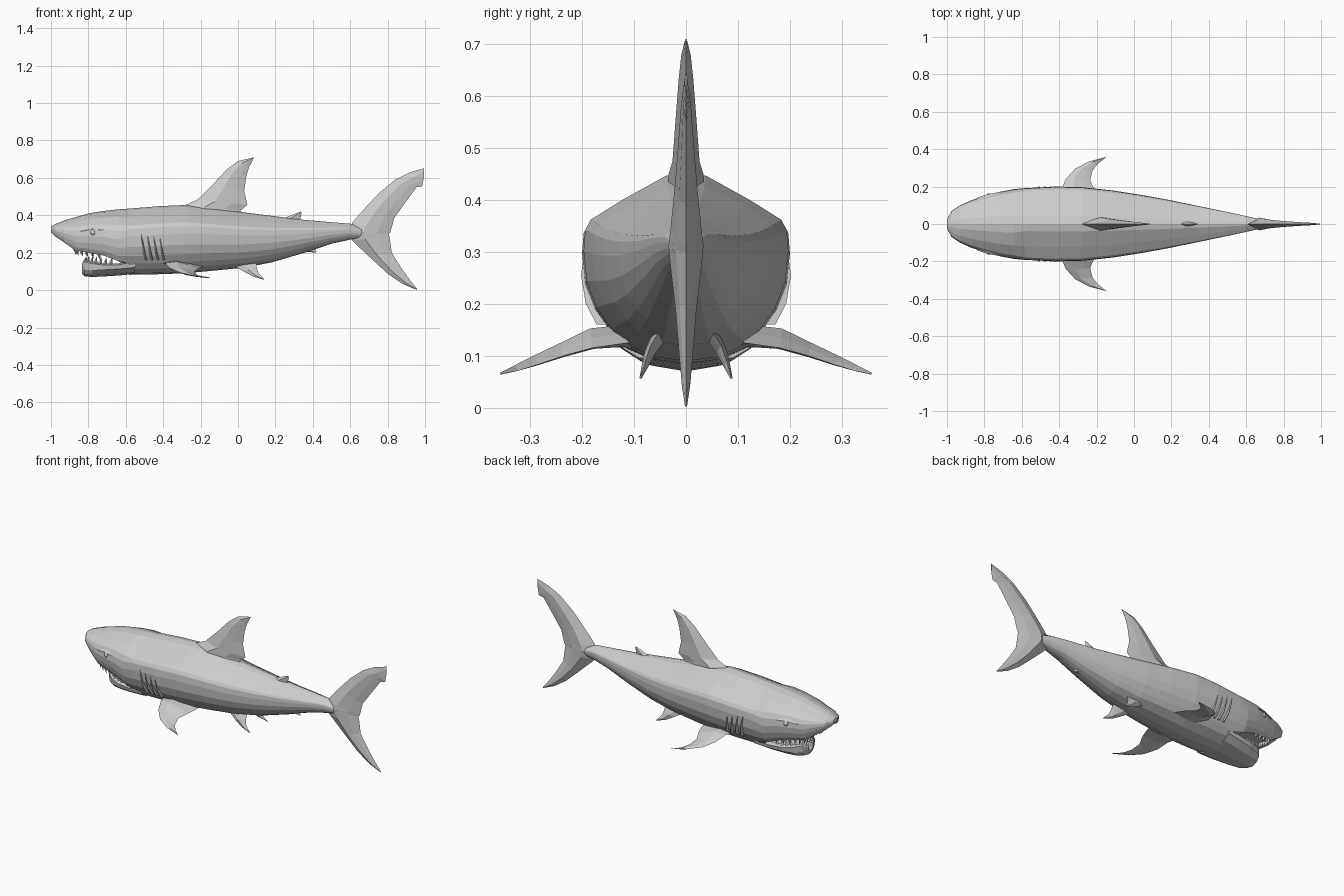
import bpy, bmesh, math
from mathutils import Vector

skin = bpy.data.materials.new("shark grey")
skin.diffuse_color = (0.6, 0.6, 0.6, 1)


def make_object(name, bm):
    bmesh.ops.recalc_face_normals(bm, faces=bm.faces)
    mesh = bpy.data.meshes.new(name)
    bm.to_mesh(mesh)
    bm.free()
    mesh.materials.append(skin)
    obj = bpy.data.objects.new(name, mesh)
    bpy.context.collection.objects.link(obj)
    return obj


def loft(name, rings):
    """Skin a list of closed rings with equal point counts, capping the ends."""
    bm = bmesh.new()
    loops = [[bm.verts.new(p) for p in ring] for ring in rings]
    n = len(loops[0])
    for a, b in zip(loops, loops[1:]):
        for i in range(n):
            j = (i + 1) % n
            bm.faces.new((a[i], a[j], b[j], b[i]))
    bm.faces.new(loops[0])
    bm.faces.new(loops[-1])
    return make_object(name, bm)


def mirror_ring(half):
    """Close a half section that starts and ends on the centre plane."""
    return half + [(x, -y, z) for x, y, z in reversed(half[1:-1])]


def fin(name, stations, side):
    """Stations are leading point, trailing point, half thickness."""
    rings = []
    for lead, trail, t in stations:
        lead, trail, off = Vector(lead), Vector(trail), Vector(side) * t
        mid, back = lead.lerp(trail, 0.35), lead.lerp(trail, 0.7)
        rings.append([lead, mid + off, back + off * 0.6, trail,
                      back - off * 0.6, mid - off])
    return loft(name, rings)


def flip(stations):
    m = lambda p: (p[0], -p[1], p[2])
    return [(m(a), m(b), t) for a, b, t in stations]


# Body: x, bottom, top, half width, fullness (0 = mouth roof, 1 = full belly)
sections = [
    (-1.0, .31, .34, .025, 0), (-.975, .285, .354, .07, 0), (-.93, .255, .372, .1, 0),
    (-.87, .213, .39, .127, 0), (-.8, .2, .41, .15, 0), (-.72, .185, .423, .172, 0),
    (-.64, .155, .432, .187, 0), (-.58, .082, .436, .192, 1), (-.42, .085, .449, .2, 1),
    (-.28, .09, .455, .197, 1), (-.12, .105, .437, .18, 1), (.03, .12, .416, .157, 1),
    (.18, .148, .397, .13, 1), (.35, .198, .376, .095, 1), (.5, .248, .363, .064, 1),
    (.6, .27, .355, .042, 1), (.67, .28, .335, .027, 1), (.73, .295, .315, .012, 1)]
full = [(0, 1), (.2, .975), (.62, .85), (.93, .745), (.985, .69), (1, .58), (.97, .42),
        (.87, .28), (.72, .165), (.58, .085), (.3, .02), (0, 0)]
roof = [(0, 1), (.25, .97), (.62, .85), (.9, .7), (.98, .58), (1, .42), (.96, .25),
        (.88, .1), (.78, 0), (.68, .06), (.4, .14), (0, .17)]
loft("body", [mirror_ring([(x, w * fw, b + (t - b) * ft)
                           for fw, ft in (full if f else roof)])
              for x, b, t, w, f in sections])

# Lower jaw: x, keel, lip, half width
jaw = [(-.835, .09, .14, .03), (-.82, .074, .158, .062), (-.78, .07, .15, .093),
       (-.72, .073, .142, .115), (-.64, .078, .143, .13), (-.55, .086, .16, .14)]
loft("lower_jaw", [mirror_ring([(x, 0, l - .035), (x, w * .6, l - .03), (x, w * .78, l),
                                (x, w, l - .008), (x, w * .95, k + .035),
                                (x, w * .65, k + .01), (x, 0, k)]) for x, k, l, w in jaw])

# Teeth along both jaws
def teeth(name, path, length, count):
    bm = bmesh.new()
    pts = [Vector(p) for p in path]
    for s in (1, -1):
        for i in range(count):
            u = (i + .3) / count * (len(pts) - 1)
            k = int(u)
            p = pts[k].lerp(pts[k + 1], u - k)
            p.y *= s
            r = abs(length) * .3
            base = [bm.verts.new(p + Vector((r * math.cos(a), r * math.sin(a), 0)))
                    for a in (0, math.pi / 2, math.pi, math.pi * 1.5)]
            tip = bm.verts.new(p + Vector((.008, 0, length)))
            bm.faces.new(base)
            for j in range(4):
                bm.faces.new((base[j], base[(j + 1) % 4], tip))
    make_object(name, bm)


teeth("upper_teeth", [(-.885, .0, .245), (-.875, .05, .225), (-.86, .095, .218),
                      (-.8, .115, .206), (-.72, .132, .19)], -.036, 9)
teeth("lower_teeth", [(-.825, .008, .14), (-.81, .05, .15), (-.77, .076, .145),
                      (-.72, .093, .14), (-.66, .1, .14)], .036, 8)

# Dorsal fins, anal fin and tail lobes, all upright on the centre plane
upright = {
    "dorsal_fin": [(-.3, .43, .03, .4, .035), (-.28, .455, .012, .425, .035),
                   (-.215, .485, .05, .455, .026), (-.13, .57, .033, .53, .02),
                   (-.06, .645, .045, .61, .014), (.0, .69, .06, .66, .009),
                   (.085, .71, .083, .703, .002)],
    "second_dorsal_fin": [(.23, .38, .33, .365, .014), (.29, .402, .335, .39, .009),
                          (.335, .42, .34, .412, .003)],
    "anal_fin": [(.32, .2, .41, .235, .012), (.37, .205, .415, .215, .008),
                 (.415, .2, .42, .205, .003)],
    "upper_tail_lobe": [(.6, .32, .8, .29, .034), (.61, .36, .815, .31, .03),
                        (.68, .44, .835, .385, .022), (.75, .515, .885, .455, .016),
                        (.84, .59, .955, .55, .01), (.915, .628, .985, .555, .007),
                        (.995, .652, .993, .6, .002)],
    "lower_tail_lobe": [(.6, .31, .8, .32, .034), (.61, .265, .81, .285, .03),
                        (.7, .18, .822, .2, .02), (.8, .088, .872, .12, .013),
                        (.88, .033, .915, .06, .008), (.957, .001, .958, .006, .002)]}
for name, rows in upright.items():
    fin(name, [((a, 0, b), (c, 0, d), t) for a, b, c, d, t in rows], (0, 1, 0))

# Pectoral and pelvic fins in pairs
pectoral = [((-.41, .11, .145), (-.19, .11, .125), .022),
            ((-.39, .18, .145), (-.21, .18, .115), .018),
            ((-.365, .24, .118), (-.235, .235, .1), .013),
            ((-.315, .295, .095), (-.222, .285, .083), .009),
            ((-.24, .335, .078), (-.195, .32, .072), .005),
            ((-.15, .358, .066), (-.152, .355, .065), .002)]
pelvic = [((-.03, .05, .135), (.1, .05, .15), .014),
          ((.03, .07, .1), (.1, .068, .12), .01),
          ((.08, .08, .073), (.11, .078, .09), .006),
          ((.14, .088, .055), (.14, .087, .059), .002)]
for name, rows, side in (("pectoral_fin", pectoral, (0, .25, 1)),
                         ("pelvic_fin", pelvic, (0, 1, .3))):
    fin(name + "_left", rows, side)
    fin(name + "_right", flip(rows), (side[0], -side[1], side[2]))

# Gill slits as slim raised flaps, and eyes under a brow
for s, label in ((-1, "right"), (1, "left")):
    for i in range(4):
        x = -.53 + i * .032
        path = [(.186, .30), (.192, .255), (.183, .2), (.162, .16)]
        loft(f"gill_{i + 1}_{label}", [
            [(x + d * .01, s * (y - .012), z), (x + .012 + d * .01, s * (y + .01), z),
             (x + .016 + d * .01, s * (y - .012), z)] for d, (y, z) in enumerate(path)])
    bm = bmesh.new()
    bmesh.ops.create_uvsphere(bm, u_segments=10, v_segments=6, radius=.016)
    bmesh.ops.translate(bm, verts=bm.verts, vec=(-.775, s * .148, .308))
    make_object("eye_" + label, bm)
    loft("brow_" + label, [
        [(x, s * (y - .02), z - .006), (x, s * (y + .008), z - .004), (x, s * (y - .012), z + .012)]
        for x, y, z in ((-.84, .132, .318), (-.78, .152, .33), (-.72, .163, .325))])
